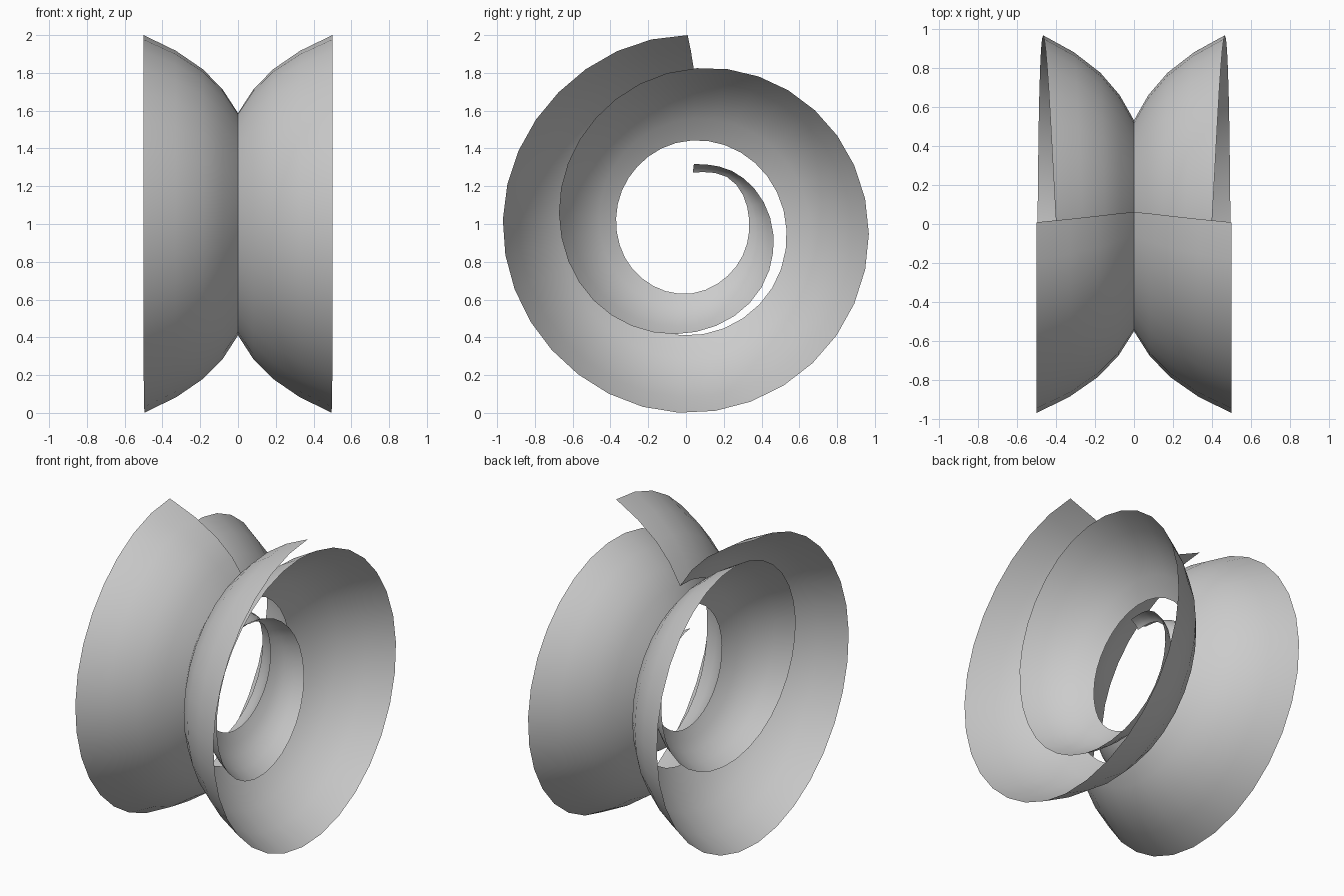
import bpy
from math import sin, cos, radians

if "Cube" in bpy.data.objects:
    bpy.data.objects.remove(bpy.data.objects["Cube"])

# Spiral keys: angle from top towards -y, inner radius, outer radius, half width
KEYS = [
    (0, .59, 1.00, .50), (45, .565, .97, .50), (90, .55, .97, .50),
    (135, .56, .975, .50), (180, .59, 1.00, .495), (225, .575, .995, .485),
    (270, .53, .967, .465), (315, .485, .905, .435), (360, .44, .82, .40),
    (405, .395, .73, .36), (450, .37, .67, .315), (495, .37, .63, .27),
    (540, .37, .58, .225), (585, .35, .53, .18), (630, .335, .455, .14),
    (675, .335, .38, .095), (713, .275, .32, .06),
]
# Flared cross-section of one side: (sideways, outwards) fractions
PROFILE = [(0, 0), (.16, .30), (.37, .56), (.66, .80), (1, 1)]
RINGS = 64


def sample(angle):
    """Smoothly interpolate the spiral keys."""
    i = max(k for k in range(len(KEYS) - 1) if KEYS[k][0] <= angle)
    a, b = KEYS[i], KEYS[i + 1]
    p, n = KEYS[max(i - 1, 0)], KEYS[min(i + 2, len(KEYS) - 1)]
    t = (angle - a[0]) / (b[0] - a[0])
    return [b0 * (2*t**3 - 3*t*t + 1) + c0 * (3*t*t - 2*t**3)
            + (c0 - a0) / 2 * (t**3 - 2*t*t + t) + (d0 - b0) / 2 * (t**3 - t*t)
            for a0, b0, c0, d0 in zip(p[1:], a[1:], b[1:], n[1:])]


# One side of the flared spiral ribbon
verts, faces = [], []
n = len(PROFILE)
for i in range(RINGS + 1):
    angle = 713 * i / RINGS
    inner, outer, width = sample(angle)
    lag = 5.5 * max(0, 1 - angle / 90)      # slanted starting edge
    for u, v in PROFILE:
        r = inner + (outer - inner) * v
        t = radians(angle - lag * (1 - v) - .5)
        verts.append((u * width, -r * sin(t), 1 + r * cos(t)))
    if i:
        for j in range(n - 1):
            a = (i - 1) * n + j
            faces.append((a, a + 1, a + n + 1, a + n))

mesh = bpy.data.meshes.new("spiral_ribbon")
mesh.from_pydata(verts, [], faces)
ribbon = bpy.data.objects.new("spiral_ribbon", mesh)
bpy.context.collection.objects.link(ribbon)

# Mirror to the other side, keeping the central crease sharp
bpy.context.view_layer.objects.active = ribbon
ribbon.select_set(True)
mirror = ribbon.modifiers.new("mirror", 'MIRROR')
mirror.use_axis = (True, False, False)
bpy.ops.object.modifier_apply(modifier=mirror.name)
bpy.ops.object.shade_smooth_by_angle(angle=radians(40))
